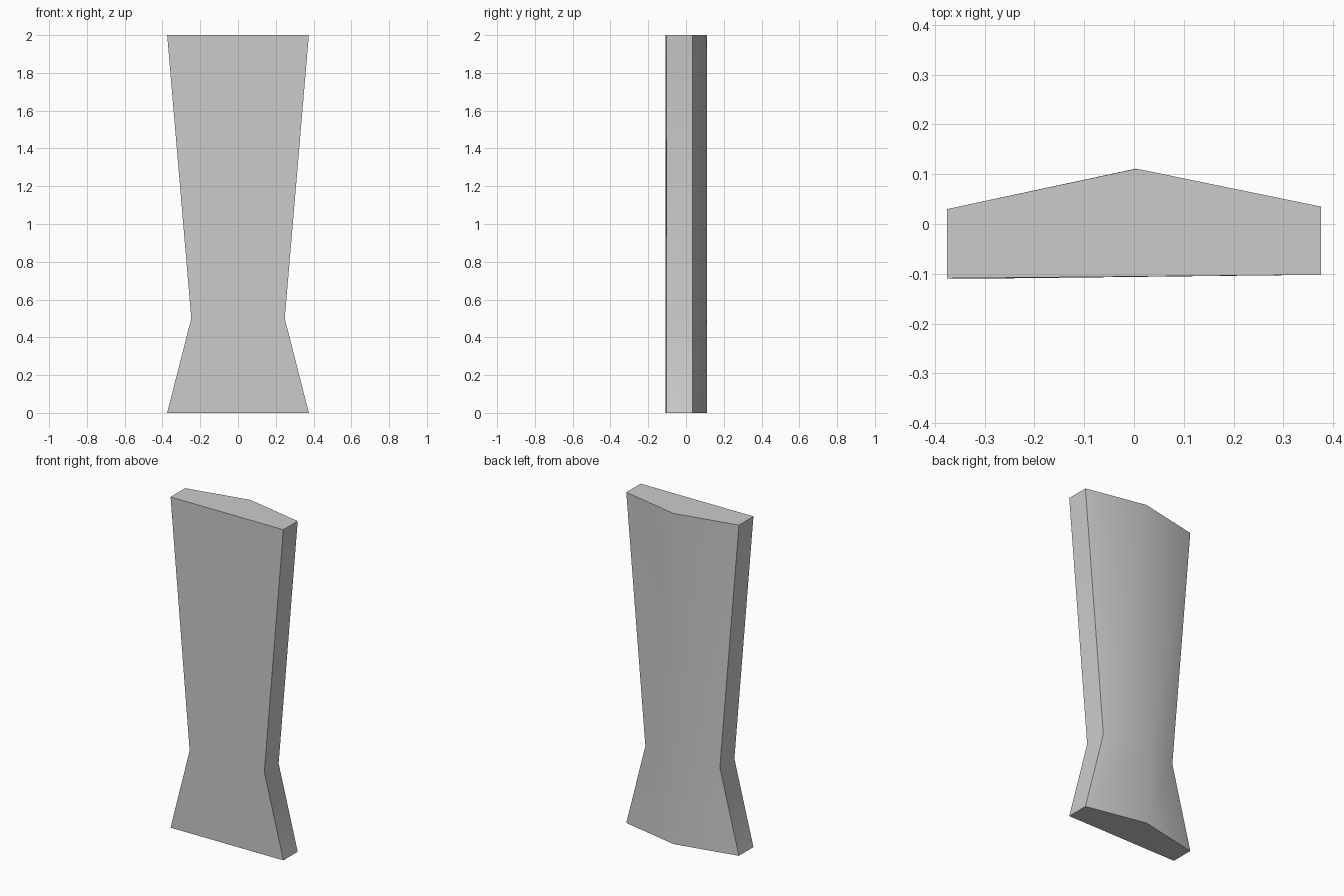
import bpy
import bmesh
import math

if "Cube" in bpy.data.objects:
    bpy.data.objects.remove(bpy.data.objects["Cube"])

# Plan outline: flat front, short sides, shallow ridge at the back
OUTLINE = [(-0.375, -0.109), (0.375, -0.102), (0.375, 0.035), (0.005, 0.111), (-0.375, 0.03)]
# Height and width factor of each level: foot, waist, top
LEVELS = [(0.0, 1.0), (0.5, 0.66), (2.0, 1.0)]

# Waisted slab lofted through the levels
bm = bmesh.new()
rings = [[bm.verts.new((x * s, y, z)) for x, y in OUTLINE] for z, s in LEVELS]
n = len(OUTLINE)
for low, high in zip(rings, rings[1:]):
    for i in range(n):
        j = (i + 1) % n
        bm.faces.new((low[i], low[j], high[j], high[i]))

# End caps
bm.faces.new(rings[0][::-1])
bm.faces.new(rings[-1])
bmesh.ops.recalc_face_normals(bm, faces=bm.faces[:])

mesh = bpy.data.meshes.new("waisted_slab")
bm.to_mesh(mesh)
bm.free()
slab = bpy.data.objects.new("waisted_slab", mesh)
bpy.context.collection.objects.link(slab)

# Soft ridge at the back, crisp corners elsewhere
bpy.context.view_layer.objects.active = slab
slab.select_set(True)
bpy.ops.object.shade_smooth_by_angle(angle=math.radians(30))
